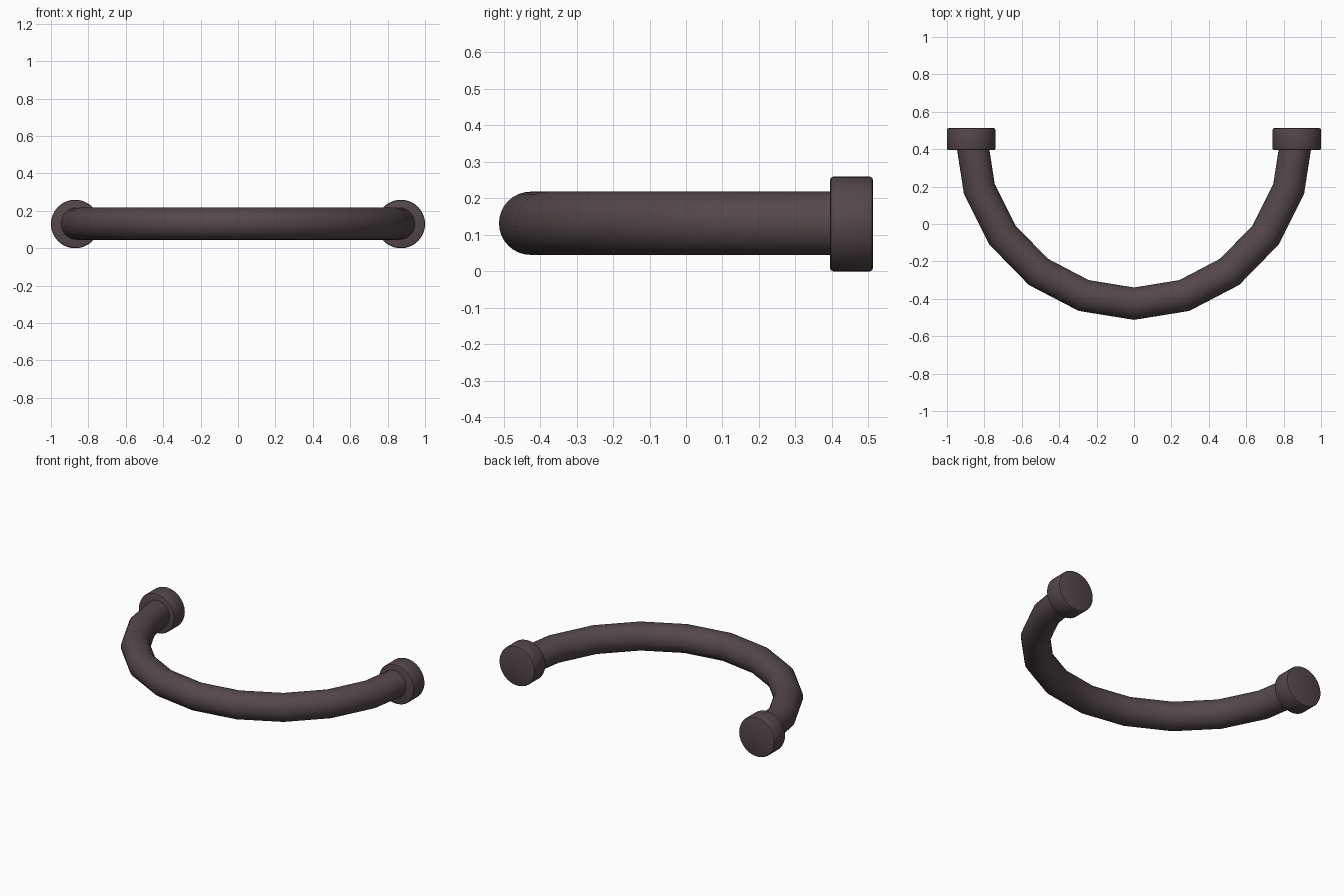
import bpy, bmesh, math
from mathutils import Vector, Matrix

if "Cube" in bpy.data.objects:
    bpy.data.objects.remove(bpy.data.objects["Cube"])

Z = 0.1295          # height of the handle's centre line
AX, AY = 0.87, 0.891  # half-width and depth of the arc
Y_END = 0.465       # where the arc ends, inside the flanges
TUBE_R, FLANGE_R = 0.0865, 0.1295

metal = bpy.data.materials.new("dark_brown_metal")
metal.diffuse_color = (0.088, 0.063, 0.068, 1)
metal.use_nodes = True
metal.node_tree.nodes["Principled BSDF"].inputs["Base Color"].default_value = metal.diffuse_color


def finish(name, bm, angle):
    bmesh.ops.recalc_face_normals(bm, faces=bm.faces)
    me = bpy.data.meshes.new(name)
    bm.to_mesh(me)
    bm.free()
    me.materials.append(metal)
    ob = bpy.data.objects.new(name, me)
    bpy.context.collection.objects.link(ob)
    bpy.ops.object.select_all(action='DESELECT')
    ob.select_set(True)
    bpy.context.view_layer.objects.active = ob
    bpy.ops.object.shade_smooth_by_angle(angle=math.radians(angle))
    return ob


# Curved grip: round section swept along a ten-segment half ellipse
bm = bmesh.new()
rings, sides, steps = [], 32, 10
for i in range(steps + 1):
    t = math.pi * (i / steps - 0.5)
    centre = Vector((AX * math.sin(t), Y_END - AY * math.cos(t), Z + 0.002))
    out = Vector((math.sin(t), -math.cos(t), 0))
    ring = []
    for k in range(sides):
        a = 2 * math.pi * k / sides
        ring.append(bm.verts.new(centre + TUBE_R * (
            math.cos(a) * out + math.sin(a) * Vector((0, 0, 1)))))
    rings.append(ring)
for r0, r1 in zip(rings, rings[1:]):
    for k in range(sides):
        n = (k + 1) % sides
        bm.faces.new((r0[k], r0[n], r1[n], r1[k]))
bm.faces.new(rings[0])
bm.faces.new(rings[-1])
finish("curved_grip", bm, 30)

# Mounting flanges: short discs with slightly softened rims
for name, sx in (("left_flange", -1), ("right_flange", 1)):
    bm = bmesh.new()
    bmesh.ops.create_cone(
        bm, cap_ends=True, segments=48, radius1=FLANGE_R, radius2=FLANGE_R,
        depth=0.118,
        matrix=Matrix.Translation((sx * 0.8705, 0.4535, Z)) @ Matrix.Rotation(math.pi / 2, 4, 'X'))
    rims = [e for e in bm.edges if e.calc_face_angle() > 1]
    bmesh.ops.bevel(bm, geom=rims, offset=0.009, segments=2, profile=0.5, affect='EDGES')
    finish(name, bm, 40)
